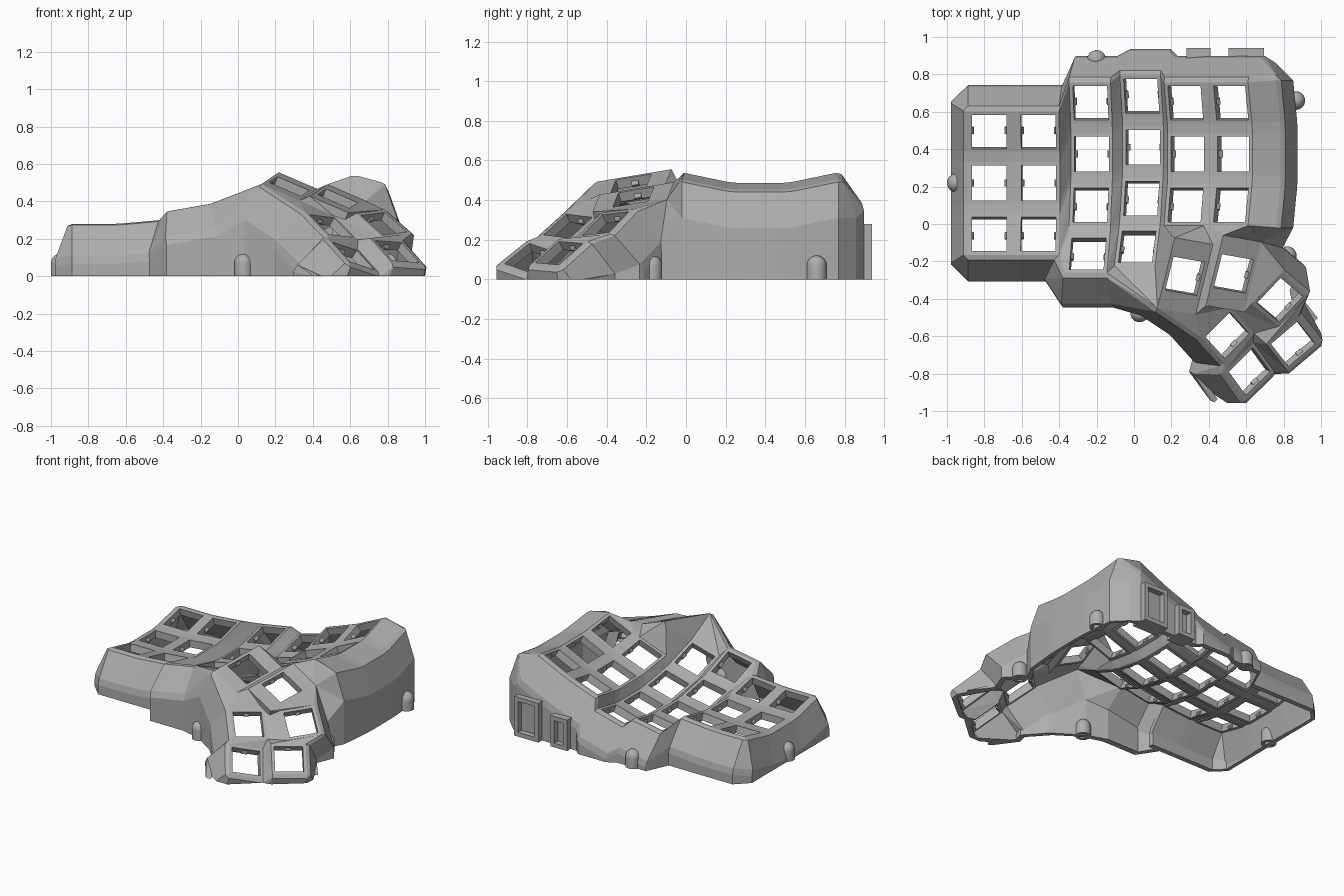
import bpy, bmesh
from math import radians, sin, cos, pi
from mathutils import Matrix, Vector

if "Cube" in bpy.data.objects:
    bpy.data.objects.remove(bpy.data.objects["Cube"])

grey = bpy.data.materials.new("matte grey")
grey.use_nodes = True
grey.diffuse_color = (0.42, 0.42, 0.42, 1)
grey.node_tree.nodes["Principled BSDF"].inputs["Base Color"].default_value = (0.42, 0.42, 0.42, 1)

# Key sizes in millimetres; "world" mirrors and scales them into the scene
HOLE, MOUNT, PLATE, WEB = 14.4, 17.4, 4, 3.5
ROW_R, COL_R, ROW_A, COL_A, TENT = 98.8, 239, pi / 14, radians(5), radians(15)
S = 0.01295
world = Matrix.Translation((0.046, 0.374, 0)) @ Matrix.Diagonal((-S, S, S, 1))


def move(x, y, z):
    return Matrix.Translation((x, y, z))


def turn(angle, axis):
    return Matrix.Rotation(angle, 4, axis)


# Placement of each key in the curved grid, named by column and row
def key_matrix(c, r):
    stagger = (0, 2.82, -4.5) if c == 2 else (0, -12, 5.64) if c >= 4 else (0, 0, 0)
    bowl = move(0, 0, ROW_R) @ turn(ROW_A * (1 - r), 'X') @ move(0, 0, -ROW_R)
    row = move(0, 0, COL_R) @ turn(COL_A * (2 - c), 'Y') @ move(0, 0, -COL_R)
    return move(0, 0, 16) @ turn(TENT, 'Y') @ move(*stagger) @ row @ bowl


place = {f"{c}{r}": key_matrix(c, r) for c in range(6) for r in range(4)}
main_keys = [f"{c}{r}" for c in range(6) for r in range(4) if r < 3 or c in (2, 3)]

# Placement of the thumb keys
origin = place["12"] @ Vector((MOUNT / 2, -MOUNT / 2, 0)) + Vector((6, -3, 7))
thumbs = {"tr": (10, -23, 10, -12, -16, 3), "tl": (10, -23, 10, -32, -15, -2),
          "mr": (-6, -34, 48, -29, -40, -13), "ml": (6, -34, 40, -51, -25, -12),
          "br": (-16, -33, 54, -37.8, -55.3, -25.3), "bl": (-4, -35, 52, -56.3, -43.3, -23.5)}
for name, (rx, ry, rz, *offset) in thumbs.items():
    spin = turn(radians(rz), 'Z') @ turn(radians(ry), 'Y') @ turn(radians(rx), 'X')
    place[name] = move(*(origin + Vector(offset))) @ spin

# Placement of the ledge beside the inner column (u = upper, d = lower end)
for r in range(3):
    for tag, side in (("u", 1), ("d", -1)):
        p = place[f"0{r}"] @ Vector((-MOUNT / 2, side * MOUNT / 2, 0))
        place[f"L{r}{tag}"] = move(p.x - 10, p.y, p.z - 3)

HEADING = {"N": (0, 1), "S": (0, -1), "E": (1, 0), "W": (-1, 0),
           "A": (-0.3, 1), "B": (0.5, -1), "C": (1, -1)}


# A post is a short upright line at a key corner; capitals mark long thumb plates
def post(spec, shift=(0, 0, 0)):
    key, corner = spec.split(".")[:2]
    x = y = 0
    if corner != "o":
        x = MOUNT / 2 * (1 if corner[1] in "rR" else -1)
        y = (MOUNT / 1.15 if corner.isupper() else MOUNT / 2) * (1 if corner[0] in "tT" else -1)
    return [world @ place[key] @ (Vector((x, y, z)) + Vector(shift)) for z in (PLATE - WEB, PLATE)]


def step(spec, level):
    dx, dy = HEADING[spec.split(".")[2]]
    out, z = ((2, -1), (5, -15), (7, -15))[level - 1]
    return post(spec, (dx * out, dy * out, z))


# Convex piece around the points, cut off level with the floor
def hull(bm, points):
    if max(p.z for p in points) < 0.001:
        return
    verts = [bm.verts.new(p) for p in points]
    done = bmesh.ops.convex_hull(bm, input=verts)
    spare = {v for v in done["geom_interior"] + done["geom_unused"] if isinstance(v, bmesh.types.BMVert)}
    bmesh.ops.delete(bm, geom=list(spare), context='VERTS')
    if min(p.z for p in points) < -0.0001:
        kept = [v for v in verts if v.is_valid]
        edges = {e for v in kept for e in v.link_edges}
        faces = {f for v in kept for f in v.link_faces}
        cut = bmesh.ops.bisect_plane(bm, geom=kept + list(edges) + list(faces), dist=0.00001,
                                     plane_co=(0, 0, 0), plane_no=(0, 0, 1), clear_inner=True)
        rim = [e for e in cut["geom_cut"] if isinstance(e, bmesh.types.BMEdge)]
        bmesh.ops.holes_fill(bm, edges=rim)


def box(bm, matrix, size, centre):
    hull(bm, [matrix @ Vector([c + d * k / 2 for c, d, k in zip(centre, size, (i, j, l))])
              for i in (-1, 1) for j in (-1, 1) for l in (-1, 1)])


def chain(bm, text):
    specs = text.split()
    for trio in zip(specs, specs[1:], specs[2:]):
        hull(bm, [p for s in trio for p in post(s)])


def to_floor(bm, points):
    hull(bm, points + [Vector((p.x, p.y, 0)) for p in points])


def wall(bm, a, b):
    hull(bm, [p for s in (a, b) for p in post(s) + step(s, 1) + step(s, 2) + step(s, 3)])
    to_floor(bm, [p for s in (a, b) for p in step(s, 2) + step(s, 3)])


def finish(bm, name):
    bmesh.ops.recalc_face_normals(bm, faces=bm.faces)
    mesh = bpy.data.meshes.new(name)
    bm.to_mesh(mesh)
    bm.free()
    mesh.materials.append(grey)
    obj = bpy.data.objects.new(name, mesh)
    bpy.context.collection.objects.link(obj)
    return obj


# Square switch frames with a small nub on two sides
def frames(names, title):
    bm = bmesh.new()
    rim = (MOUNT - HOLE) / 2
    for name in names:
        m = world @ place[name]
        for side in (-1, 1):
            off = side * (HOLE + rim) / 2
            box(bm, m, (MOUNT, rim, PLATE), (0, off, PLATE / 2))
            box(bm, m, (rim, MOUNT, PLATE), (off, 0, PLATE / 2))
            nub = [(side * (HOLE / 2 - cos(a)), y, 1 - sin(a))
                   for a in (-pi / 3, 0, pi / 3, pi / 2) for y in (-1.4, 1.4)]
            nub += [(side * MOUNT / 2, y, z) for y in (-1.4, 1.4) for z in (0, PLATE)]
            hull(bm, [m @ Vector(p) for p in nub])
    finish(bm, title)


frames(main_keys, "key_frames")
frames(thumbs, "thumb_frames")

# Webbing between the main keys
bm = bmesh.new()
for c in range(6):
    for r in range(3):
        a, right, down, diag = f"{c}{r}", f"{c+1}{r}", f"{c}{r+1}", f"{c+1}{r+1}"
        if c < 5:
            chain(bm, f"{right}.tl {a}.tr {right}.bl {a}.br")
        if r < 2:
            chain(bm, f"{a}.bl {a}.br {down}.tl {down}.tr")
        if c < 5 and r < 2:
            chain(bm, f"{a}.br {down}.tr {right}.bl {diag}.tl")
chain(bm, "12.br 23.tl 22.bl 23.tr 22.br 32.bl")
chain(bm, "33.tr 33.br 33.tr 42.bl")
finish(bm, "key_webbing")

# Webbing of the thumb cluster and its join to the main keys
bm = bmesh.new()
for key in ("tl", "tr"):
    for edge in "tb":
        hull(bm, [p for s in (edge, edge.upper()) for e in "lr"
                  for p in post(f"{key}.{s}{e.upper() if s.isupper() else e}")])
for text in ("tl.TR tl.BR tr.TL tr.BL", "br.tr br.br mr.tl mr.bl", "bl.tr bl.br ml.tl ml.bl",
             "br.tl bl.bl br.tr bl.br mr.tl ml.bl mr.tr ml.br",
             "tl.TL ml.tr tl.BL ml.br tl.BR mr.tr tr.BL mr.br tr.BR",
             "tl.TL 02.bl tl.TR 02.br tr.TL 12.bl tr.TR 12.br 23.tl 23.bl tr.TR 23.bl tr.BR "
             "23.br 33.bl 23.tr 33.tl 32.bl 33.tr 32.br 42.bl"):
    chain(bm, text)
finish(bm, "thumb_webbing")

# Outer walls of the main body
bm = bmesh.new()
for c in range(6):
    wall(bm, f"{c}0.tl.N", f"{c}0.tr.N")
    if c:
        wall(bm, f"{c}0.tl.N", f"{c-1}0.tr.N")
for r in range(3):
    wall(bm, f"5{r}.tr.E", f"5{r}.br.E")
    wall(bm, f"L{r}u.o.W", f"L{r}d.o.W")
    hull(bm, post(f"0{r}.tl") + post(f"0{r}.bl") + post(f"L{r}u.o") + post(f"L{r}d.o"))
    if r:
        wall(bm, f"5{r-1}.br.E", f"5{r}.tr.E")
        wall(bm, f"L{r-1}d.o.W", f"L{r}u.o.W")
        hull(bm, post(f"0{r}.tl") + post(f"0{r-1}.bl") + post(f"L{r}u.o") + post(f"L{r-1}d.o"))
for pair in ("50.tr.N 50.tr.E", "52.br.S 52.br.E", "00.tl.N L0u.o.N", "L0u.o.N L0u.o.W",
             "33.bl.S 33.br.B", "33.br.B 42.bl.C", "42.bl.S 42.br.S", "52.bl.S 52.br.S",
             "52.bl.S 42.br.S"):
    wall(bm, *pair.split())
finish(bm, "body_walls")

# Outer walls of the thumb cluster
bm = bmesh.new()
for pair in ("mr.br.S tr.BR.S", "mr.br.S mr.bl.S", "br.br.S br.bl.S", "ml.tr.A ml.tl.N",
             "bl.tr.N bl.tl.N", "br.tl.W br.bl.W", "bl.tl.W bl.bl.W", "br.bl.W br.bl.S",
             "bl.tl.W bl.tl.N", "mr.bl.S br.br.S", "ml.tl.N bl.tr.N", "bl.bl.W br.tl.W",
             "tr.BR.S 33.bl.S"):
    wall(bm, *pair.split())
ledge, mid, tip = "L2d.o.W", "ml.tr.A", post("tl.TL")
lower = step(ledge, 2) + step(ledge, 3)
side = step(mid, 2) + step(mid, 3)
to_floor(bm, lower + side)
hull(bm, lower + side + tip)
hull(bm, post(ledge) + step(ledge, 1) + lower + tip)
hull(bm, post(ledge) + step(ledge, 1) + post("02.bl") + step("02.bl.W", 1) + tip)
hull(bm, post(mid) + step(mid, 1) + side + tip)
finish(bm, "thumb_walls")

# Domed screw posts, hollow underneath
bm = bmesh.new()
outline = [(0, 0.07), (0.03, 0.07), (0.03, 0), (0.05, 0)]
outline += [(0.05 * cos(a * pi / 12), 0.07 + 0.05 * sin(a * pi / 12)) for a in range(7)]
for x, y in ((-0.95, 0.22), (-0.2, 0.88), (0.865, 0.66), (0.82, -0.17), (0.03, -0.475)):
    verts = [bm.verts.new((x + r, y, z)) for r, z in outline]
    edges = [bm.edges.new(e) for e in zip(verts, verts[1:])]
    bmesh.ops.spin(bm, geom=verts + edges, cent=(x, y, 0), axis=(0, 0, 1),
                   angle=2 * pi, steps=24, use_merge=True)
bmesh.ops.remove_doubles(bm, verts=bm.verts, dist=0.0005)
posts = finish(bm, "screw_posts")
bpy.context.view_layer.objects.active = posts
posts.select_set(True)
bpy.ops.object.shade_smooth_by_angle(angle=radians(30))

# Socket frames on the back wall
bm = bmesh.new()
for x, width, height in ((0.345, 0.13, 0.22), (0.6, 0.19, 0.28)):
    for end in (-1, 1):
        box(bm, Matrix(), (0.03, 0.12, height), (x + end * (width - 0.03) / 2, 0.88, height / 2))
    for z in (0.015, height - 0.015):
        box(bm, Matrix(), (width, 0.12, 0.03), (x, 0.88, z))
finish(bm, "socket_frames")
